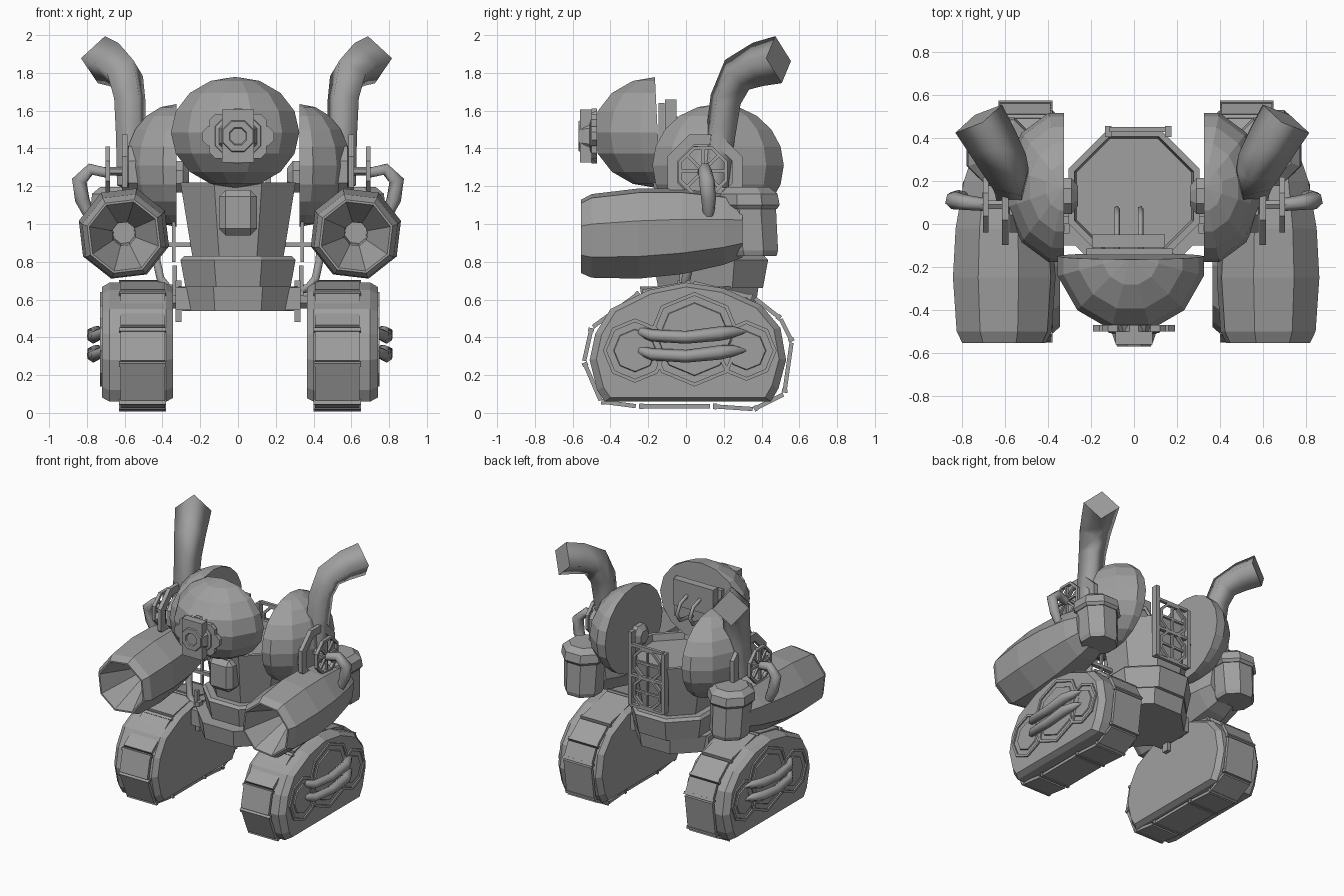
import bpy, bmesh
from math import sin, cos, pi, tau, atan2
from mathutils import Vector, Matrix

cube = bpy.data.objects.get("Cube")
if cube:
    bpy.data.objects.remove(cube)

grey = bpy.data.materials.new("worn_grey_metal")
grey.use_nodes = True
grey.diffuse_color = (0.35, 0.35, 0.35, 1)
grey.node_tree.nodes["Principled BSDF"].inputs["Base Color"].default_value = grey.diffuse_color


def finish(name, bm, mirror=False, offset=0):
    bmesh.ops.recalc_face_normals(bm, faces=bm.faces)
    mesh = bpy.data.meshes.new(name)
    bm.to_mesh(mesh)
    bm.free()
    mesh.materials.append(grey)
    ob = bpy.data.objects.new(name, mesh)
    ob.location.x = offset
    bpy.context.collection.objects.link(ob)
    if mirror:
        ob.modifiers.new("Mirror", "MIRROR").use_mirror_merge = False


def loft(bm, rings, closed=False, smooth=False):
    loops = [[bm.verts.new(p) for p in ring] for ring in rings]
    n = len(loops[0])
    pairs = list(zip(loops, loops[1:]))
    if closed:
        pairs.append((loops[-1], loops[0]))
    else:
        bm.faces.new(loops[0])
        bm.faces.new(loops[-1])
    for a, b in pairs:
        for i in range(n):
            j = (i + 1) % n
            bm.faces.new((a[i], a[j], b[j], b[i])).smooth = smooth


def lathe(bm, axis, centre, profile, n=8, phase=0.5, closed=False, shift=(0, 0, 0)):
    """Spin (radius, height) pairs about an axis; shift leans the axis per unit of height."""
    rings = []
    for r, h in profile:
        ring = []
        for i in range(n):
            a = tau * (i + phase) / n
            c, s = r * cos(a), r * sin(a)
            v = {"x": (h, c, s), "y": (c, h, s), "z": (c, s, h)}[axis]
            ring.append(Vector(centre) + Vector(v) + h * Vector(shift))
        rings.append(ring)
    loft(bm, rings, closed)


def box(bm, centre, size, rot=None):
    m = Matrix.Translation(centre) @ (rot or Matrix()) @ Matrix.Diagonal((*size, 1))
    bmesh.ops.create_cube(bm, size=1, matrix=m)


def hoop(bm, axis, centre, r, width, depth, n=8, phase=0.5):
    d = depth / 2
    lathe(bm, axis, centre, [(r, -d), (r, d), (r - width, d), (r - width, -d)], n, phase, True)


def wheel(bm, axis, centre, r, spokes):
    hoop(bm, axis, centre, r, 0.02, 0.025)
    for i in range(spokes):
        rot = Matrix.Rotation(pi * i / spokes, 4, axis.upper())
        box(bm, centre, (0.016, 0.016, 2 * r - 0.03), rot)


def tube(bm, path, radii, n=6, side=(0, 1, 0)):
    pts = [Vector(p) for p in path]
    last, u, rings = None, Vector(side), []
    for i, p in enumerate(pts):
        t = (pts[min(i + 1, len(pts) - 1)] - pts[max(i - 1, 0)]).normalized()
        if last:
            u = last.rotation_difference(t) @ u
        u = (u - t * u.dot(t)).normalized()
        w, last = t.cross(u), t
        r = radii[i] if isinstance(radii, list) else radii
        rings.append([p + r * (u * cos(tau * k / n) + w * sin(tau * k / n)) for k in range(n)])
    loft(bm, rings, smooth=True)


def dome(bm, centre, scale, normal, segs=12, rings=8):
    m = Matrix.Translation(centre) @ Matrix.Diagonal((*scale, 1)) @ Matrix.Rotation(pi / segs, 4, "Z")
    bmesh.ops.create_uvsphere(bm, u_segments=segs, v_segments=rings, radius=1, matrix=m)
    cut = bmesh.ops.bisect_plane(bm, geom=bm.verts[:] + bm.edges[:] + bm.faces[:],
                                 plane_co=centre, plane_no=normal, clear_outer=True)
    edges = [e for e in cut["geom_cut"] if isinstance(e, bmesh.types.BMEdge)]
    bmesh.ops.holes_fill(bm, edges=edges)


# Track housings
side = [(-.51, .28), (-.47, .12), (-.43, .06), (.45, .06), (.49, .13), (.53, .28), (.5, .45),
        (.4, .57), (.2, .66), (0, .69), (-.2, .65), (-.4, .55), (-.48, .42)]
bm = bmesh.new()
loft(bm, [[(x, y * k, .36 + (z - .36) * k) for y, z in side]
          for x, k in ((.355, .94), (.39, 1), (.69, 1), (.73, .93))])
finish("track_housing", bm, True, .01)

# Track plates around the housing
belt = [(-.54, .27), (-.5, .45), (-.24, .64), (.03, .69), (.36, .61), (.5, .5), (.56, .38),
        (.52, .1), (.36, .02), (.14, .035), (-.26, .035), (-.45, .06)]
bm = bmesh.new()
for (y0, z0), (y1, z1) in zip(belt, belt[1:] + belt[:1]):
    d = Vector((0, y1 - y0, z1 - z0))
    rot = Matrix.Rotation(atan2(d.z, d.y), 4, "X")
    mid = Vector((.515, (y0 + y1) / 2, (z0 + z1) / 2))
    box(bm, mid, (.235, d.length * .94, .022), rot)
    box(bm, mid + d * .44, (.25, .02, .03), rot)
finish("track_plate", bm, True, .01)

# Side panels and pipes of the tracks
bm = bmesh.new()
for y, z, r in ((.045, .39, .25), (-.27, .33, .17), (.32, .33, .16)):
    hoop(bm, "x", (.73, y, z), r, .02, .02, 8, 0)
    lathe(bm, "x", (.728, y, z), [(r - .05, -.01), (r - .06, .01)], 8, 0)
finish("track_side_panel", bm, True, .01)
bm = bmesh.new()
for z in (.41, .31):
    tube(bm, [(.72, -.24, z + .02), (.76, -.18, z), (.775, 0, z - .01), (.775, .18, z + .01),
              (.75, .25, z + .02), (.73, .32, z + .02)], [.025, .032, .034, .038, .03, .006])
finish("track_side_pipe", bm, True, .01)

# Hips, waist and torso
bm = bmesh.new()
lathe(bm, "z", (0, .07, 0), [(.32, .54), (.34, .67)])
box(bm, (0, .05, .605), (.66, .3, .12))
lathe(bm, "z", (0, .13, 0), [(.3, .66), (.33, .81), (.31, .83)])
lathe(bm, "z", (0, .13, 0), [(.26, .82), (.33, 1.22), (.3, 1.22), (.29, 1.17)])
finish("torso", bm)
bm = bmesh.new()
box(bm, (0, -.17, 1.06), (.2, .14, .24))
bmesh.ops.bevel(bm, geom=bm.edges[:], offset=.035, segments=1, affect="EDGES")
finish("chest_box", bm)

# Back grille with two open rings between posts
bm = bmesh.new()
for z in (1.0, 1.22):
    wheel(bm, "y", (.02, .44, z), .125, 2)
box(bm, (-.12, .43, 1.11), (.03, .05, .46))
box(bm, (.16, .43, 1.16), (.03, .05, .56))
for z in (.88, 1.11, 1.34):
    box(bm, (.02, .44, z), (.27, .025, .02))
finish("back_grille", bm)

# Head shell, snout and rear handles
bm = bmesh.new()
dome(bm, (-.015, -.15, 1.485), (.352, .355, .295), (0, 1, .05))
finish("head_shell", bm)
bm = bmesh.new()
for i in range(8):
    a = tau * i / 8
    lathe(bm, "y", (.14 * cos(a), -.485, 1.465 + .095 * sin(a)), [(.055, -.015), (.055, .015)])
lathe(bm, "y", (0, 0, 1.465), [(.15, -.47), (.13, -.505), (.11, -.51), (.1, -.54), (.085, -.57), (.05, -.57), (.04, -.55)])
box(bm, (0, -.53, 1.465), (.17, .06, .28))
finish("snout", bm)
bm = bmesh.new()
box(bm, (-.02, -.13, 1.49), (.4, .03, .3))
box(bm, (-.025, -.08, 1.56), (.34, .06, .2))
for x in (-.08, .03):
    tube(bm, [(x, -.12, 1.38), (x, .03, 1.4), (x, .07, 1.46), (x, .03, 1.53), (x, -.06, 1.56)], .014, 5, (1, 0, 0))
finish("head_back_plate", bm)

# Shoulder shells with inner pivots
bm = bmesh.new()
dome(bm, (.325, .17, 1.31), (.28, .36, .325), (-1, 0, 0), 12, 10)
finish("shoulder_shell", bm, True)
bm = bmesh.new()
lathe(bm, "x", (.3, .13, 1.25), [(.05, -.04), (.09, -.01), (.09, .05)])
finish("shoulder_pivot", bm, True)

# Valve housing, hand wheel and elbow pipe
bm = bmesh.new()
hoop(bm, "x", (.6, .1, 1.275), .215, .06, .03)
lathe(bm, "x", (.57, .1, 1.275), [(.15, -.05), (.15, .01)])
finish("valve_housing", bm, True)
bm = bmesh.new()
wheel(bm, "x", (.69, .09, 1.28), .14, 4)
lathe(bm, "x", (.65, .09, 1.28), [(.022, -.1), (.022, .1)], 6)
finish("valve_wheel", bm, True)
bm = bmesh.new()
tube(bm, [(.69, .09, 1.27), (.78, .1, 1.29), (.84, .11, 1.23), (.825, .12, 1.13), (.79, .12, 1.05)],
     [.03, .035, .042, .04, .03])
finish("valve_elbow", bm, True)

# Exhaust stacks
bm = bmesh.new()
tube(bm, [(.56, .15, 1.2), (.56, .18, 1.45), (.565, .21, 1.66), (.59, .27, 1.79), (.65, .38, 1.845), (.715, .49, 1.87)],
     [.085, .09, .096, .11, .12, .127], 4, (.5, .85, 0))
finish("exhaust_stack", bm, True, -.008)

# Arm cannons with funnel mouths
bm = bmesh.new()
lathe(bm, "y", (.614, 0, .962), [(.06, -.15), (.065, -.3), (.19, -.555), (.202, -.555), (.23, -.5), (.248, -.25), (.235, -.02),
                                (.195, .2), (.16, .3)], 8, .35, shift=(0, 0, .05))
finish("arm_cannon", bm, True, .01)

# Canisters behind the cannons, leaning slightly
bm = bmesh.new()
lean = (0, -.08, 0)
lathe(bm, "z", (.62, .425, 0), [(.13, .83), (.142, .86), (.15, 1.1)], shift=lean)
lathe(bm, "z", (.62, .425, 0), [(.155, 1.08), (.172, 1.1), (.165, 1.16), (.12, 1.195)], shift=lean)
finish("canister", bm, True)

# Struts and hoses linking torso, arms and tracks
bm = bmesh.new()
box(bm, (.33, .05, .89), (.2, .03, .025))
box(bm, (.34, .05, .92), (.018, .018, .24))
box(bm, (.315, -.02, .59), (.03, .05, .22))
box(bm, (.335, -.02, .7), (.025, .03, .16))
lathe(bm, "x", (.35, .1, .6), [(.05, -.06), (.05, .06)])
finish("side_strut", bm, True)
bm = bmesh.new()
tube(bm, [(.44, .04, .93), (.43, .02, .8), (.41, 0, .71), (.37, -.01, .66), (.31, -.02, .65)], .024)
finish("side_hose", bm, True)
